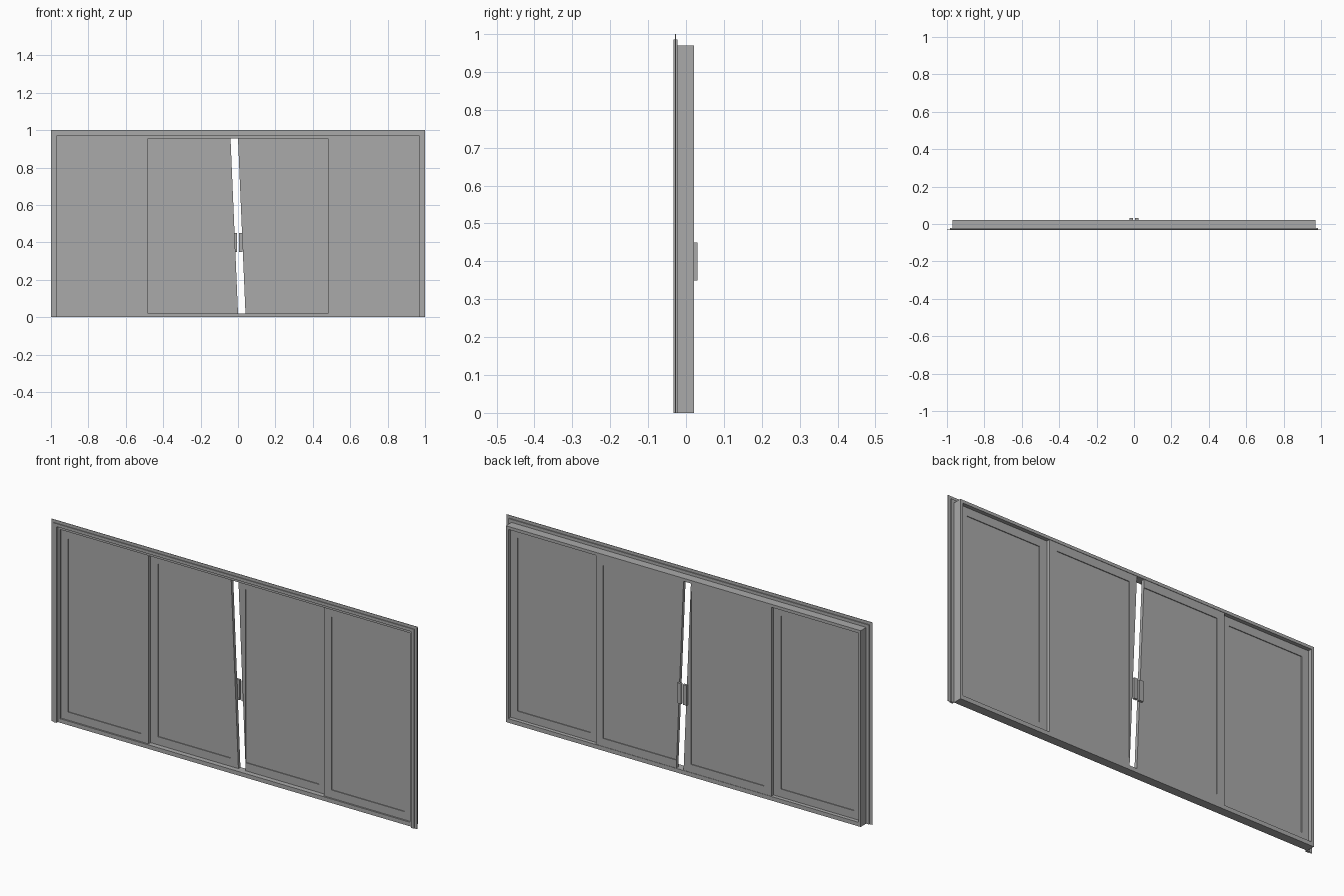
import bpy

old = bpy.data.objects.get("Cube")
if old:
    bpy.data.objects.remove(old, do_unlink=True)

grey = bpy.data.materials.new("plain grey")
grey.use_nodes = True
COLOUR = (0.4, 0.4, 0.4, 1)
grey.diffuse_color = COLOUR
grey.node_tree.nodes["Principled BSDF"].inputs["Base Color"].default_value = COLOUR


def prism(name, outline, y0, y1):
    """Extrude an x-z outline from y0 to y1."""
    n = len(outline)
    verts = [(x, y, z) for y in (y0, y1) for x, z in outline]
    faces = [tuple(range(n)), tuple(reversed(range(n, 2 * n)))]
    faces += [(i, i + n, (i + 1) % n + n, (i + 1) % n) for i in range(n)]
    mesh = bpy.data.meshes.new(name)
    mesh.from_pydata(verts, [], faces)
    mesh.materials.append(grey)
    obj = bpy.data.objects.new(name, mesh)
    bpy.context.collection.objects.link(obj)
    return obj


def box(name, x0, x1, y0, y1, z0, z1):
    return prism(name, [(x0, z0), (x1, z0), (x1, z1), (x0, z1)], y0, y1)


def arch(name, outer, inner, top, under, y0, y1):
    """Two uprights and a head as one outline."""
    prism(name, [(-outer, 0), (-inner, 0), (-inner, under), (inner, under),
                 (inner, 0), (outer, 0), (outer, top), (-outer, top)], y0, y1)


# Fixed surround: frame, raised trim and thin outer flange
SILL, HEAD = 0.02, 0.955
arch("frame", 0.97, 0.957, 0.97, HEAD, -0.022, 0.021)
box("sill", -0.957, 0.957, -0.022, 0.021, 0, SILL)
arch("front_trim", 0.985, 0.97, 0.985, 0.97, -0.033, -0.022)
arch("outer_flange", 1.0, 0.985, 1.0, 0.985, -0.029, -0.027)

RAIL = 0.04
RECESS = 0.004


def panel(name, x0, x1, y0, y1, stiles):
    """Rails, chosen straight stiles and a recessed pane."""
    a, b = x0 + RAIL, x1 - RAIL
    box(name + "_bottom_rail", a, b, y0, y1, SILL, SILL + RAIL)
    box(name + "_top_rail", a, b, y0, y1, HEAD - RAIL, HEAD)
    if "low" in stiles:
        box(name + "_low_x_stile", x0, a, y0, y1, SILL, HEAD)
    if "high" in stiles:
        box(name + "_high_x_stile", b, x1, y0, y1, SILL, HEAD)
    box(name + "_pane", a, b, y0 + RECESS, y1 - RECESS, SILL + RAIL, HEAD - RAIL)


# Outer fixed panels in the front track, sliding panels in the rear track
FRONT, REAR = (-0.014, 0.002), (0.003, 0.019)
panel("right_fixed", -0.96, -0.48, *FRONT, ("low", "high"))
panel("left_fixed", 0.48, 0.96, *FRONT, ("low", "high"))
panel("right_slider", -0.48, 0, *REAR, ("low",))
panel("left_slider", 0, 0.48, *REAR, ("high",))

# Tapered meeting stiles leaving a slanted gap
prism("right_meeting_stile", [(-RAIL, SILL), (0, SILL), (-RAIL, HEAD)], *REAR)
prism("left_meeting_stile", [(RAIL, SILL), (RAIL, HEAD), (0, HEAD)], *REAR)

# Pull handles on the back
for side, s in (("left", 1), ("right", -1)):
    x0, x1 = sorted((s * 0.005, s * 0.025))
    box(side + "_handle", x0, x1, 0.019, 0.031, 0.35, 0.45)
